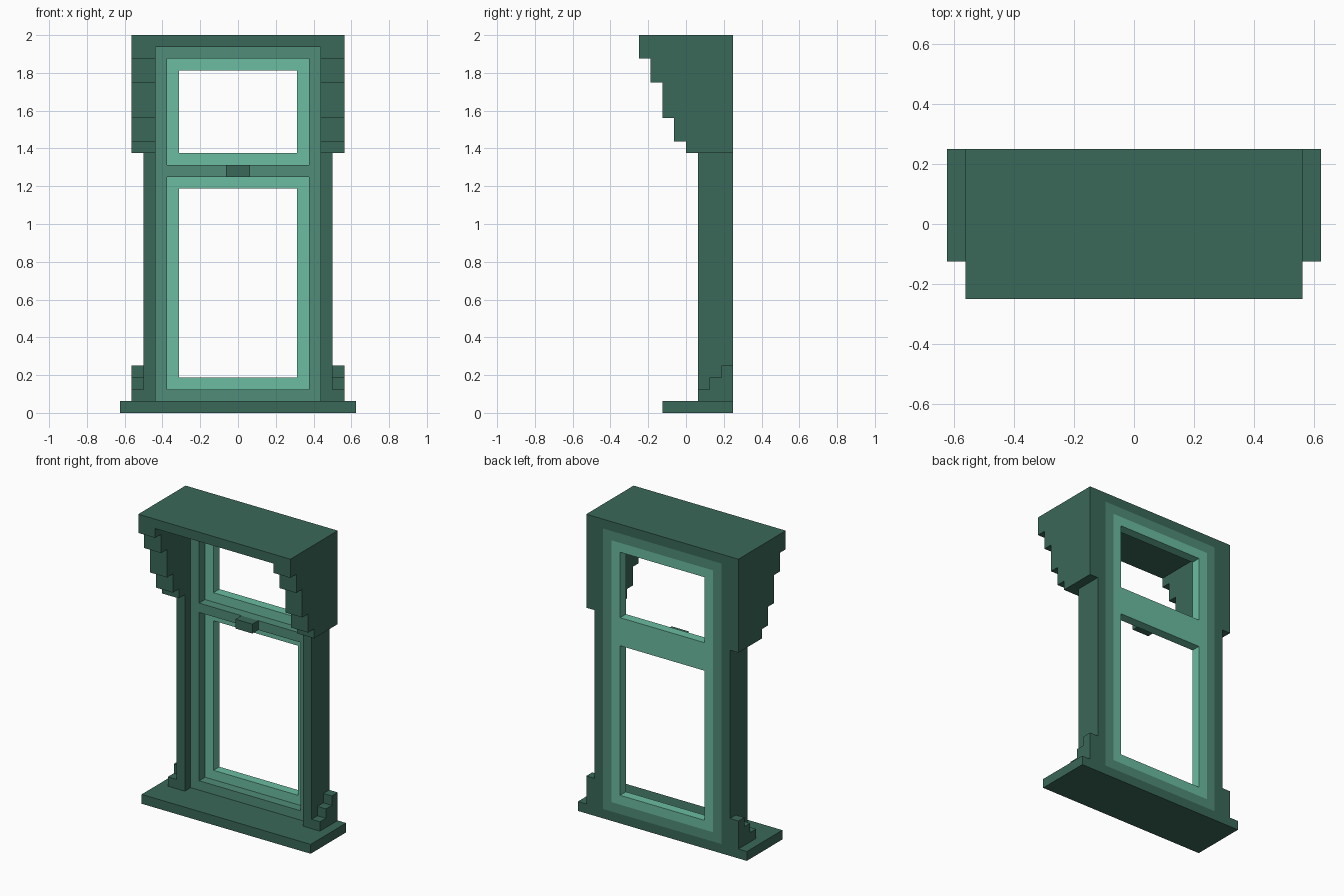
import bpy, bmesh

if "Cube" in bpy.data.objects:
    bpy.data.objects.remove(bpy.data.objects["Cube"], do_unlink=True)

U = 1 / 16          # module: every dimension is a multiple of this
BACK = 4            # back plane, in modules


def material(name, rgb):
    color = [(c / 255 / 12.92 if c < 11 else ((c / 255 + 0.055) / 1.055) ** 2.4) for c in rgb] + [1]
    m = bpy.data.materials.new(name)
    m.use_nodes = True
    m.diffuse_color = color
    m.node_tree.nodes["Principled BSDF"].inputs["Base Color"].default_value = color
    return m


DARK = material("dark green", (58, 104, 88))
MID = material("medium green", (80, 140, 120))
LIGHT = material("light green", (107, 188, 160))


def finish(name, bm, mat):
    bmesh.ops.recalc_face_normals(bm, faces=bm.faces)
    me = bpy.data.meshes.new(name)
    bm.to_mesh(me)
    bm.free()
    me.materials.append(mat)
    ob = bpy.data.objects.new(name, me)
    bpy.context.collection.objects.link(ob)
    return ob


def extrude(bm, faces, offset):
    """Give flat faces thickness along an offset."""
    new = bmesh.ops.extrude_face_region(bm, geom=faces, use_keep_orig=True)["geom"]
    verts = [g for g in new if isinstance(g, bmesh.types.BMVert)]
    bmesh.ops.translate(bm, verts=verts, vec=offset)


def box(name, x, y, z, mat):
    bm = bmesh.new()
    pts = [(x[0], z[0]), (x[1], z[0]), (x[1], z[1]), (x[0], z[1])]
    face = bm.faces.new([bm.verts.new((a * U, y[0] * U, b * U)) for a, b in pts])
    extrude(bm, [face], (0, (y[1] - y[0]) * U, 0))
    return finish(name, bm, mat)


def ring(name, half, z, hole_half, hole_z, y, mat):
    """Rectangular frame with a rectangular opening."""
    bm = bmesh.new()

    def loop(h, zz):
        return [bm.verts.new((a * U, y[0] * U, b * U))
                for a, b in ((-h, zz[0]), (h, zz[0]), (h, zz[1]), (-h, zz[1]))]
    outer, inner = loop(half, z), loop(hole_half, hole_z)
    faces = []
    for i in range(4):
        j = (i + 1) % 4
        faces.append(bm.faces.new((outer[i], outer[j], inner[j], inner[i])))
    extrude(bm, faces, (0, (y[1] - y[0]) * U, 0))
    return finish(name, bm, mat)


def stepped(name, x, levels, top, mat):
    """Stair profile in the side plane; levels are (bottom z, front y)."""
    pts = [(BACK, levels[0][0])]
    for i, (z, y) in enumerate(levels):
        z_end = levels[i + 1][0] if i + 1 < len(levels) else top
        pts += [(y, z), (y, z_end)]
    pts.append((BACK, top))
    bm = bmesh.new()
    face = bm.faces.new([bm.verts.new((x[0] * U, a * U, b * U)) for a, b in pts])
    extrude(bm, [face], ((x[1] - x[0]) * U, 0, 0))
    return finish(name, bm, mat)


# Sill and lintel
box("sill", (-10, 10), (-2, BACK), (0, 1), DARK)
box("lintel", (-7, 7), (-4, BACK), (31, 32), DARK)

# Side posts, stepped top brackets and stepped feet
for side, s in (("left", 1), ("right", -1)):
    box(side + "_post", (7 * s, 8 * s), (1, BACK), (1, 22), DARK)
    stepped(side + "_bracket", (7 * s, 9 * s),
            [(22, 0), (23, -1), (25, -2), (28, -3), (30, -4)], 32, DARK)
    stepped(side + "_foot", (8 * s, 9 * s), [(1, 1), (2, 2), (3, 3)], 4, DARK)

# Window frame with its meeting rail
ring("window_frame", 7, (1, 31), 6, (2, 30), (2, BACK), MID)
box("meeting_rail", (-6, 6), (2, 3), (20, 21), MID)

# Sashes, joined behind the rail
ring("lower_sash", 6, (2, 20.5), 5, (3, 19), (3, BACK), LIGHT)
ring("upper_sash", 6, (20.5, 30), 5, (22, 29), (3, BACK), LIGHT)

# Latch on the meeting rail
box("latch", (-1, 1), (1, 2), (20, 21), DARK)
